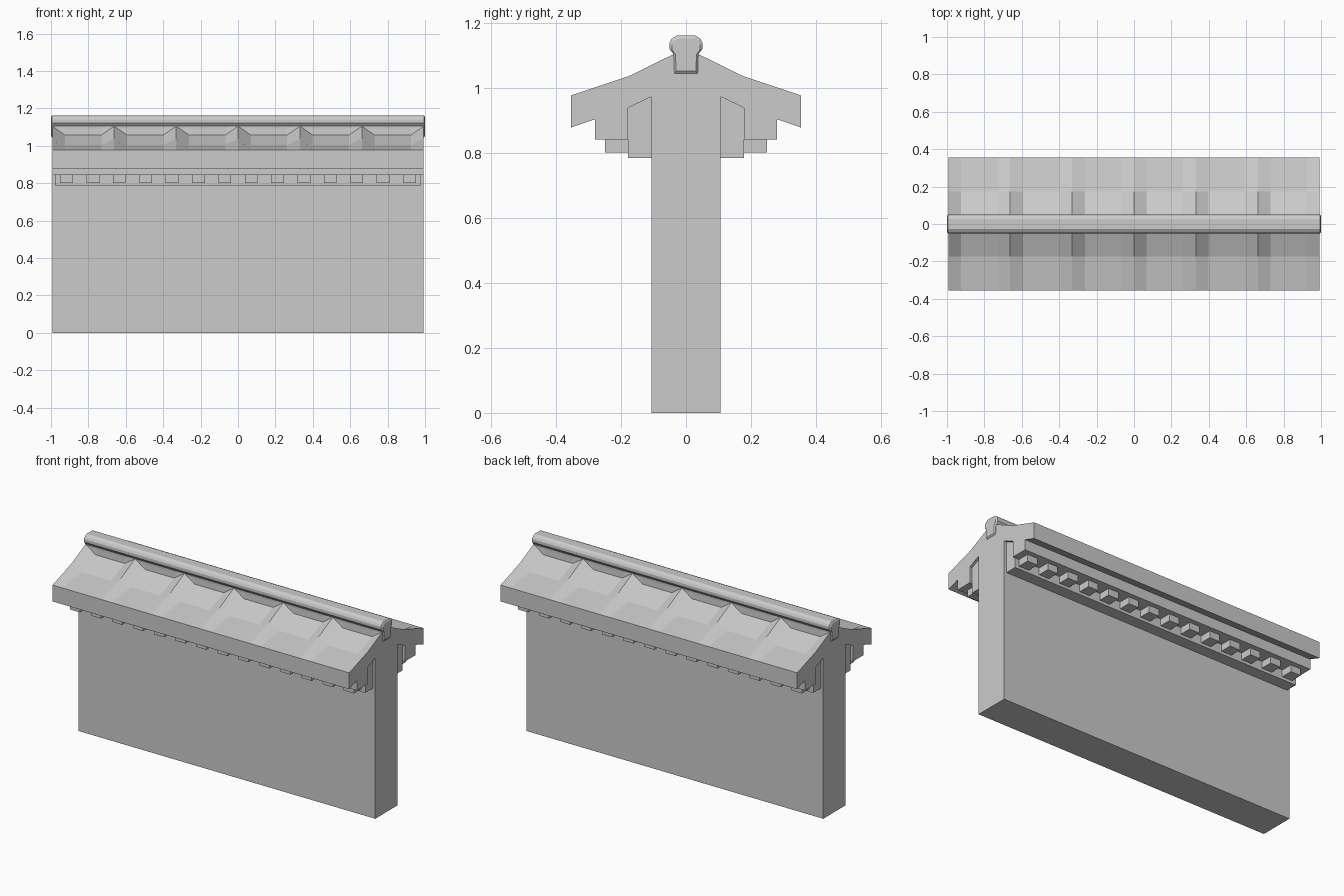
import bpy
import bmesh

cube = bpy.data.objects.get("Cube")
if cube:
    bpy.data.objects.remove(cube, do_unlink=True)

HALF = 0.993      # half length of wall and roof
BAYS = 6          # tile channels along the roof

stone = bpy.data.materials.new("light_grey_stone")
stone.use_nodes = True
grey = (0.6, 0.6, 0.6, 1)
stone.diffuse_color = grey
stone.node_tree.nodes["Principled BSDF"].inputs["Base Color"].default_value = grey


def loft(name, sections):
    """Solid through matching (x, [(y, z), ...]) sections, capped at both ends."""
    bm = bmesh.new()
    rings = [[bm.verts.new((x, y, z)) for y, z in pts] for x, pts in sections]
    for a, b in zip(rings, rings[1:]):
        for i in range(len(a)):
            j = (i + 1) % len(a)
            bm.faces.new((a[i], a[j], b[j], b[i]))
    bm.faces.new(rings[0][::-1])
    bm.faces.new(rings[-1])
    bmesh.ops.recalc_face_normals(bm, faces=bm.faces)
    mesh = bpy.data.meshes.new(name)
    bm.to_mesh(mesh)
    bm.free()
    mesh.materials.append(stone)
    obj = bpy.data.objects.new(name, mesh)
    bpy.context.collection.objects.link(obj)
    return obj


def bar(name, x0, x1, pts):
    return loft(name, [(x0, pts), (x1, pts)])


def both_sides(half):
    """Close a half profile by mirroring it across y = 0."""
    return half + [(-y, z) for y, z in reversed(half)]


# Wall
bar("wall", -HALF, HALF, both_sides([(0.106, 0), (0.106, 0.975)]))


# Roof with stepped eaves; sunken channels fade out toward the eave
def roof_profile(sink):
    return both_sides([
        (0.105, 0.975), (0.178, 0.94), (0.178, 0.843), (0.28, 0.843),
        (0.28, 0.905), (0.355, 0.879), (0.355, 0.978),
        (0.175, 1.038 - 0.033 * sink), (0.039, 1.105 - 0.047 * sink),
        (0.037, 1.105)])


pitch = 2 * HALF / BAYS
sections = []
for i in range(BAYS):
    x = -HALF + i * pitch
    sections += [(x, roof_profile(0)), (x + 0.068, roof_profile(1)),
                 (x + pitch - 0.068, roof_profile(1))]
sections.append((HALF, roof_profile(0)))
loft("tiled_roof", sections)

# Rounded ridge cap with its neck, slightly tapered at the ends
cap = both_sides([(0.036, 1.045), (0.038, 1.105), (0.051, 1.122),
                  (0.051, 1.14), (0.044, 1.153), (0.028, 1.163)])
cap_end = [(y * 0.85, 1.1 + (z - 1.1) * 0.85) for y, z in cap]
loft("ridge_cap", [(-1, cap_end), (-0.994, cap), (0.994, cap), (1, cap_end)])

# Support beams and dentils under each eave
for side, label in ((-1, "front"), (1, "back")):
    beam = [(0.105, 0.785), (0.178, 0.785), (0.178, 0.94), (0.105, 0.975)]
    bar(label + "_beam", -0.977, 0.977, [(side * y, z) for y, z in beam])
    dentil = [(0.177, 0.802), (0.25, 0.802), (0.25, 0.844), (0.177, 0.844)]
    for k in range(14):
        x = (k - 6.5) * 0.141
        bar(f"{label}_dentil_{k + 1}", x - 0.034, x + 0.034,
            [(side * y, z) for y, z in dentil])
